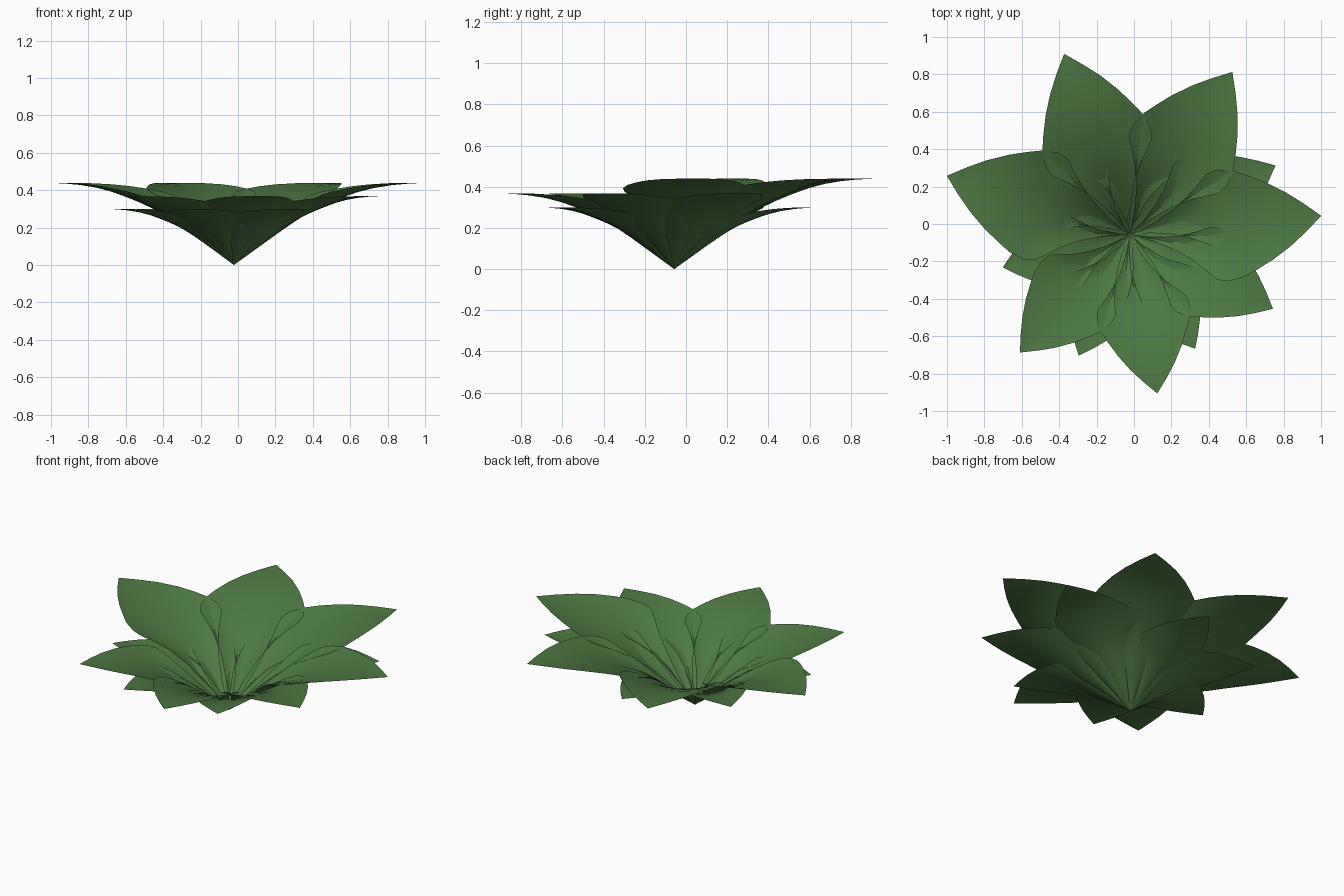
import bpy, math

if "Cube" in bpy.data.objects:
    bpy.data.objects.remove(bpy.data.objects["Cube"])

green = bpy.data.materials.new("leaf green")
green.diffuse_color = (0.075, 0.19, 0.055, 1)
green.use_nodes = True
green.node_tree.nodes["Principled BSDF"].inputs["Base Color"].default_value = green.diffuse_color

# Leaf stations: distance along, half width, midrib height, edge height
STATIONS = [
    (0.00, 0.002, 0.000, 0.000), (0.12, 0.045, 0.086, 0.110),
    (0.24, 0.110, 0.172, 0.222), (0.33, 0.175, 0.234, 0.300),
    (0.39, 0.235, 0.272, 0.345), (0.44, 0.285, 0.300, 0.375),
    (0.50, 0.300, 0.328, 0.392), (0.58, 0.287, 0.360, 0.408),
    (0.66, 0.252, 0.388, 0.421), (0.75, 0.207, 0.411, 0.431),
    (0.85, 0.145, 0.427, 0.437), (0.94, 0.076, 0.435, 0.439),
    (1.027, 0.001, 0.439, 0.439)]
ACROSS = 8
CENTRE = (-0.022, -0.057, 0)


def add_leaf(name, angle, scale):
    """Cupped pointed leaf growing out from the centre."""
    verts, faces = [], []
    for d, w, mid, edge in STATIONS:
        for j in range(ACROSS + 1):
            s = 2 * j / ACROSS - 1
            verts.append((d, w * s, mid + (edge - mid) * s * s))
    n = ACROSS + 1
    for i in range(len(STATIONS) - 1):
        for j in range(ACROSS):
            a = i * n + j
            faces.append((a, a + n, a + n + 1, a + 1))
    mesh = bpy.data.meshes.new(name)
    mesh.from_pydata(verts, [], faces)
    mesh.materials.append(green)
    mesh.shade_smooth()
    ob = bpy.data.objects.new(name, mesh)
    ob.location = CENTRE
    ob.rotation_euler.z = math.radians(angle)
    ob.scale = (scale,) * 3
    bpy.context.collection.objects.link(ob)


# Three tiers of leaves spiralling round the centre
for tier, start, count, step, scale in (
        ("upper", 5.6, 4, 52.2, 1.0),
        ("middle", 227.0, 4, 52.8, 0.838),
        ("lower", 89.0, 5, 52.7, 0.683)):
    for k in range(count):
        add_leaf(f"{tier}_leaf_{k + 1}", start + k * step, scale)
